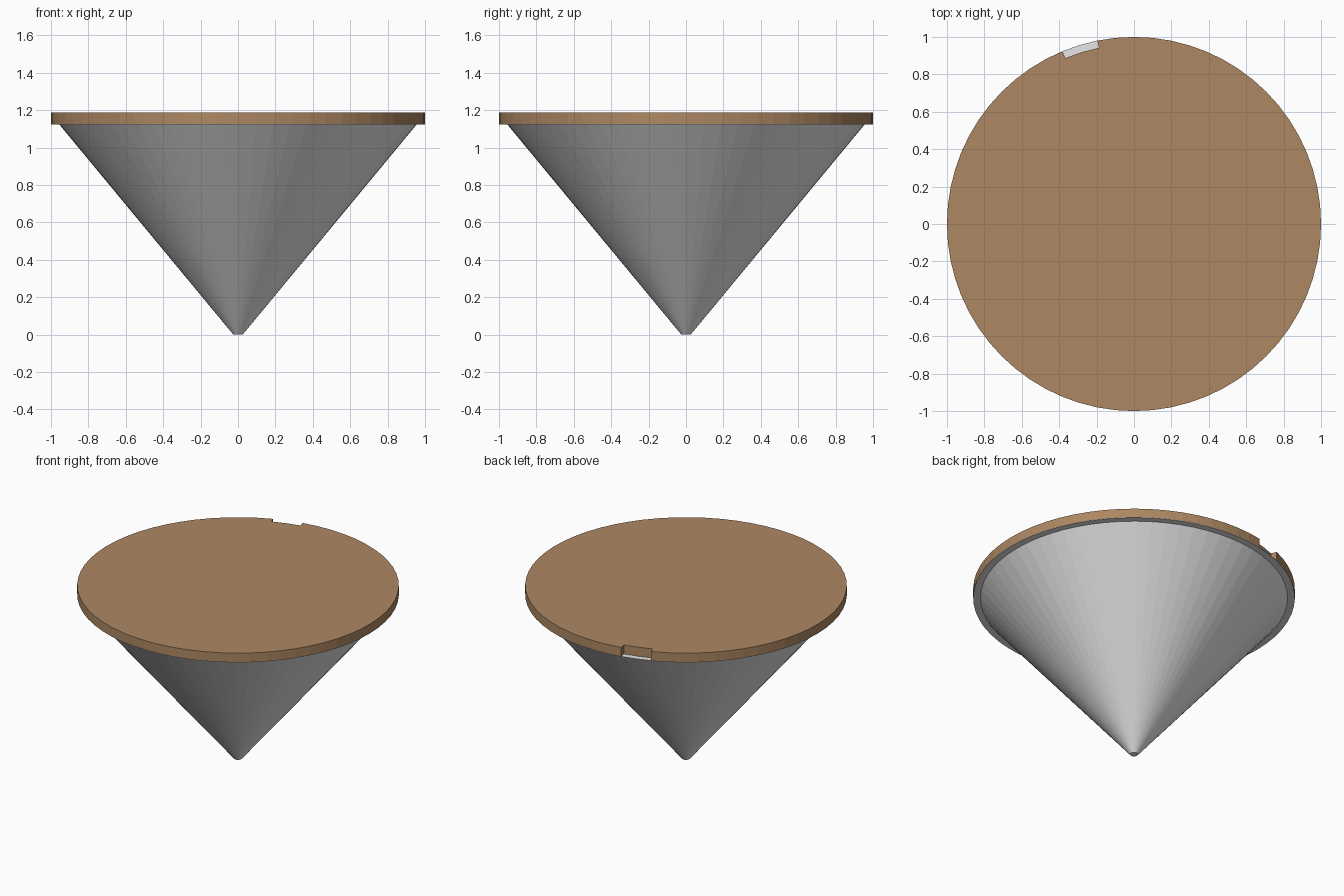
import bpy, bmesh, math

if "Cube" in bpy.data.objects:
    bpy.data.objects.remove(bpy.data.objects["Cube"])

SEGS = 64
NOTCH = (18, 19)          # rim segments cut away at the back left
FLOOR, TOP = 1.125, 1.187


def material(name, rgb):
    m = bpy.data.materials.new(name)
    m.diffuse_color = (*rgb, 1)
    m.use_nodes = True
    m.node_tree.nodes["Principled BSDF"].inputs["Base Color"].default_value = m.diffuse_color
    return m


def ring(bm, radii, z):
    """Ring of vertices; radii is a function of the index."""
    return [bm.verts.new((radii(i) * math.cos(2 * math.pi * i / SEGS),
                          radii(i) * math.sin(2 * math.pi * i / SEGS), z))
            for i in range(SEGS)]


def finish(bm, name, mat):
    me = bpy.data.meshes.new(name)
    bm.to_mesh(me)
    bm.free()
    me.materials.append(mat)
    ob = bpy.data.objects.new(name, me)
    bpy.context.collection.objects.link(ob)
    return ob


grey = material("light grey", (0.8, 0.8, 0.8))
brown = material("brown", (0.42, 0.244, 0.123))

# Cone body with blunt tip and a thin flange under the lid
bm = bmesh.new()
profile = [(0.025, 0), (0.955, 1.123), (1.0, 1.123), (1.0, FLOOR), (0.96, FLOOR)]
rings = [ring(bm, lambda i, r=r: r, z) for r, z in profile]
bm.faces.new(rings[0][::-1])
for a, b in zip(rings, rings[1:]):
    for i in range(SEGS):
        j = (i + 1) % SEGS
        bm.faces.new((a[i], a[j], b[j], b[i]))
finish(bm, "cone_body", grey)

# Lid disc: outline steps inward at the notch
outline = []
for i in range(SEGS):
    a = 2 * math.pi * i / SEGS
    first, last = NOTCH[0], NOTCH[-1] + 1
    radii = [1.0]
    if i == first:
        radii = [1.0, 0.96]
    elif i == last:
        radii = [0.96, 1.0]
    elif first < i < last:
        radii = [0.96]
    outline += [(r * math.cos(a), r * math.sin(a)) for r in radii]
bm = bmesh.new()
low = [bm.verts.new((x, y, FLOOR)) for x, y in outline]
high = [bm.verts.new((x, y, TOP)) for x, y in outline]
bm.faces.new(high)
for i in range(len(outline)):
    j = (i + 1) % len(outline)
    bm.faces.new((low[i], low[j], high[j], high[i]))
finish(bm, "lid_disc", brown)
